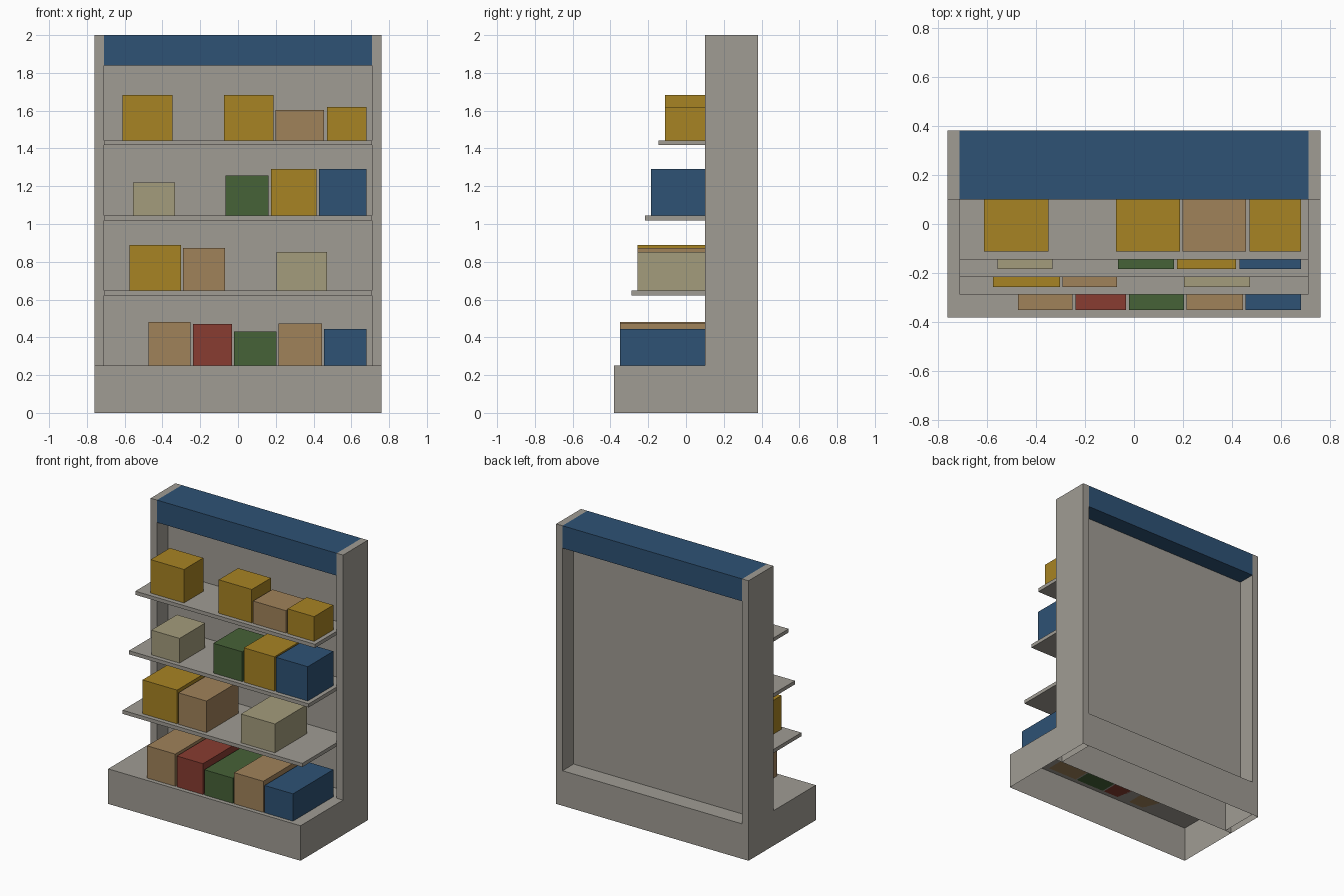
import bpy, bmesh

if "Cube" in bpy.data.objects:
    bpy.data.objects.remove(bpy.data.objects["Cube"])


def linear(c):
    c /= 255
    return c / 12.92 if c <= 0.04045 else ((c + 0.055) / 1.055) ** 2.4


def material(name, rgb):
    m = bpy.data.materials.new(name)
    m.diffuse_color = (*[linear(c) for c in rgb], 1)
    m.use_nodes = True
    m.node_tree.nodes["Principled BSDF"].inputs["Base Color"].default_value = m.diffuse_color
    return m


MATS = {
    "grey": material("warm_grey", (160, 156, 148)),
    "blue": material("deep_blue", (46, 82, 117)),
    "yellow": material("mustard", (167, 131, 35)),
    "tan": material("cardboard_tan", (160, 130, 90)),
    "beige": material("pale_beige", (164, 156, 124)),
    "green": material("leaf_green", (70, 98, 55)),
    "red": material("brick_red", (136, 60, 49)),
}


def box(name, x, y, z, colour, open_sides=()):
    """Box from (min, max) ranges; open_sides lists outward normals to leave out."""
    bm = bmesh.new()
    bmesh.ops.create_cube(bm, size=1)
    bm.normal_update()
    gone = [f for f in bm.faces
            if any(f.normal.dot(n) > 0.9 for n in open_sides)]
    bmesh.ops.delete(bm, geom=gone, context='FACES')
    for v in bm.verts:
        v.co = [lo + (c + 0.5) * (hi - lo)
                for c, (lo, hi) in zip(v.co, (x, y, z))]
    me = bpy.data.meshes.new(name)
    bm.to_mesh(me)
    bm.free()
    me.materials.append(MATS[colour])
    ob = bpy.data.objects.new(name, me)
    bpy.context.collection.objects.link(ob)
    return ob


W, IN = 0.76, 0.71          # outer and inner half widths
FRONT, MID, BACK = -0.38, 0.10, 0.38
DECK = 0.25
DOWN, FORWARD = (0, 0, -1), (0, -1, 0)

# Hollow plinth, open underneath
box("base_deck", (-W, W), (FRONT, MID), (0, DECK), "grey", [DOWN])
box("base_rear", (-IN, IN), (MID, BACK), (0, DECK), "grey", [DOWN, FORWARD])

# Uprights, back panel and header
box("left_upright", (-W, -IN), (MID, BACK), (0, 2), "grey", [DOWN])
box("right_upright", (IN, W), (MID, BACK), (0, 2), "grey", [DOWN])
box("back_panel", (-IN, IN), (0.225, 0.255), (DECK, 1.84), "grey")
box("header", (-IN, IN), (MID, BACK), (1.84, 2), "blue")

# Shelves get shallower towards the top
for i, (z, y) in enumerate([(0.647, -0.288), (1.045, -0.216), (1.443, -0.145)]):
    box(f"shelf_{i + 1}", (-IN, IN), (y, 0.225), (z - 0.026, z), "grey")

# Goods: (floor height, front y, [(x min, x max, top, colour)])
ROWS = [
    (DECK, -0.35, [(-0.473, -0.251, 0.48, "tan"), (-0.238, -0.032, 0.47, "red"),
                   (-0.021, 0.204, 0.43, "green"), (0.214, 0.445, 0.472, "tan"),
                   (0.455, 0.68, 0.445, "blue")]),
    (0.647, -0.257, [(-0.575, -0.302, 0.888, "yellow"), (-0.291, -0.069, 0.872, "tan"),
                     (0.204, 0.472, 0.853, "beige")]),
    (1.045, -0.184, [(-0.556, -0.333, 1.221, "beige"), (-0.066, 0.162, 1.258, "green"),
                     (0.175, 0.416, 1.29, "yellow"), (0.429, 0.68, 1.29, "blue")]),
    (1.443, -0.112, [(-0.612, -0.348, 1.682, "yellow"), (-0.074, 0.187, 1.682, "yellow"),
                     (0.198, 0.456, 1.603, "tan"), (0.47, 0.68, 1.62, "yellow")]),
]
for r, (z, y, goods) in enumerate(ROWS):
    for n, (x0, x1, top, colour) in enumerate(goods):
        box(f"goods_box_{r + 1}_{n + 1}", (x0, x1), (y, 0.105), (z, top), colour)
